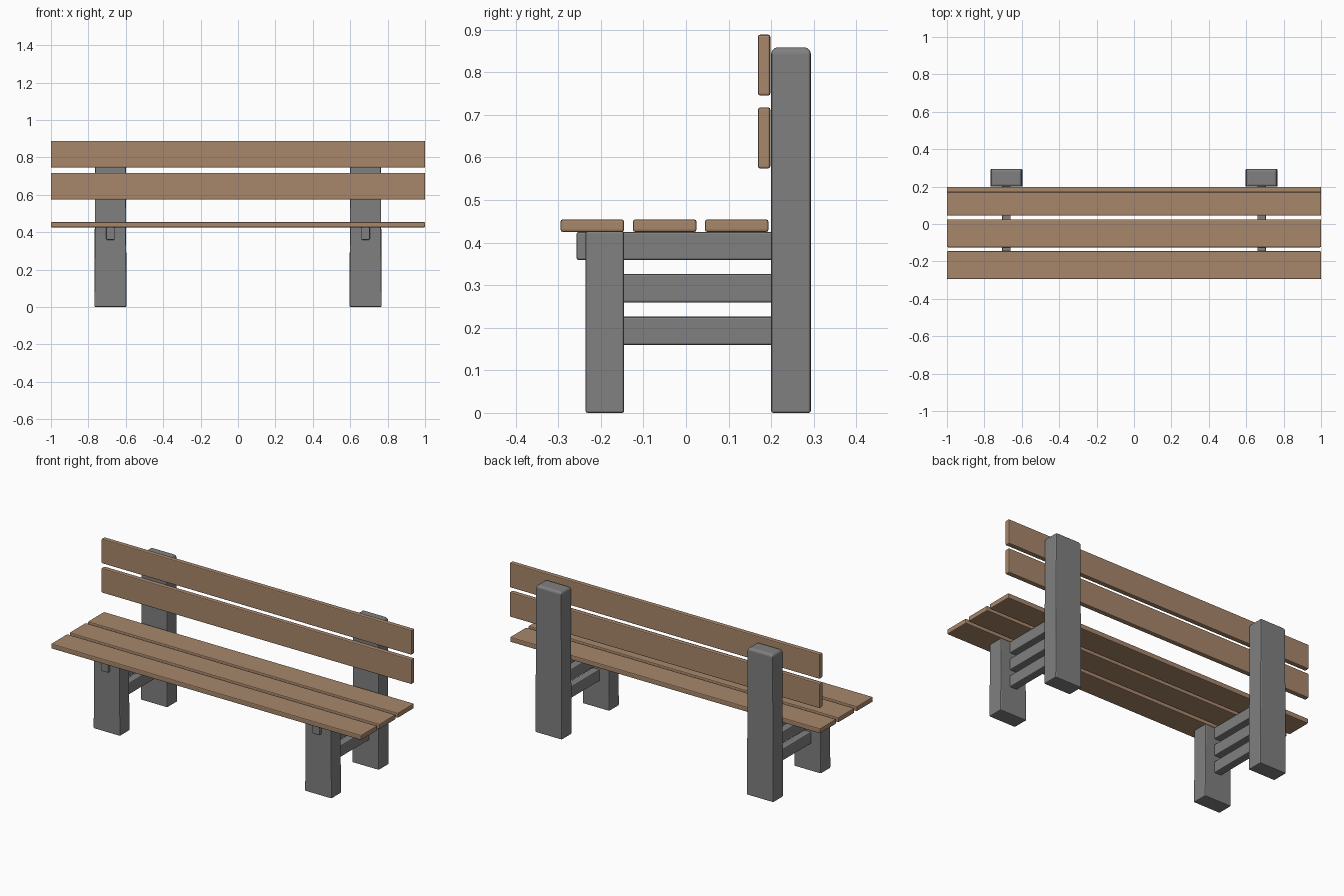
import bpy
import bmesh

if "Cube" in bpy.data.objects:
    bpy.data.objects.remove(bpy.data.objects["Cube"])


def material(name, rgb):
    m = bpy.data.materials.new(name)
    m.diffuse_color = (*rgb, 1)
    m.use_nodes = True
    m.node_tree.nodes["Principled BSDF"].inputs["Base Color"].default_value = m.diffuse_color
    return m


WOOD = material("warm brown wood", (0.392, 0.242, 0.147))
GREY = material("grey concrete", (0.216, 0.216, 0.216))


def box(name, x, y, z, mat, bevel=0.005, top_scale=1.0, cap=None):
    """Bevelled box from (min, max) ranges; may taper in x and have a chamfered cap."""
    cx = sum(x) / 2
    bm = bmesh.new()
    bmesh.ops.create_cube(bm, size=1)
    top_z = z[1] - (cap[1] if cap else 0)
    for v in bm.verts:
        top = v.co.z > 0
        v.co.x = cx + v.co.x * (x[1] - x[0]) * (top_scale if top else 1)
        v.co.y = sum(y) / 2 + v.co.y * (y[1] - y[0])
        v.co.z = top_z if top else z[0]
    if cap:
        bm.normal_update()
        face = max(bm.faces, key=lambda f: f.calc_center_median().z)
        bmesh.ops.inset_region(bm, faces=[face], thickness=cap[0], depth=0)
        for v in face.verts:
            v.co.z = z[1]
    me = bpy.data.meshes.new(name)
    bm.to_mesh(me)
    bm.free()
    me.materials.append(mat)
    ob = bpy.data.objects.new(name, me)
    bpy.context.collection.objects.link(ob)
    mod = ob.modifiers.new("soft edges", "BEVEL")
    mod.width = bevel
    mod.segments = 2
    mod.limit_method = "ANGLE"
    mod.angle_limit = 0.35
    return ob


# Seat slats
for i, y in enumerate((-0.2945, -0.1245, 0.0445)):
    box(f"seat_slat_{i + 1}", (-1, 1), (y, y + 0.149), (0.425, 0.454), WOOD)

# Backrest slats
for i, z in enumerate((0.574, 0.745)):
    box(f"back_slat_{i + 1}", (-1, 1), (0.169, 0.198), (z, z + 0.143), WOOD)

# Leg frames, one on each side
for side, c in (("left", -0.682), ("right", 0.682)):
    leg_x = (c - 0.086, c + 0.086)
    rail_x = (c - 0.023, c + 0.023)
    box(f"front_leg_{side}", leg_x, (-0.236, -0.145), (0, 0.426), GREY, top_scale=0.96)
    box(f"back_leg_{side}", leg_x, (0.200, 0.293), (0, 0.858), GREY,
        top_scale=0.95, cap=(0.012, 0.010))
    # Top rail pokes through the front leg
    box(f"seat_rail_{side}", rail_x, (-0.257, 0.21), (0.359, 0.425), GREY)
    for i, z in enumerate((0.159, 0.259)):
        box(f"cross_rail_{side}_{i + 1}", rail_x, (-0.16, 0.21), (z, z + 0.067), GREY)
